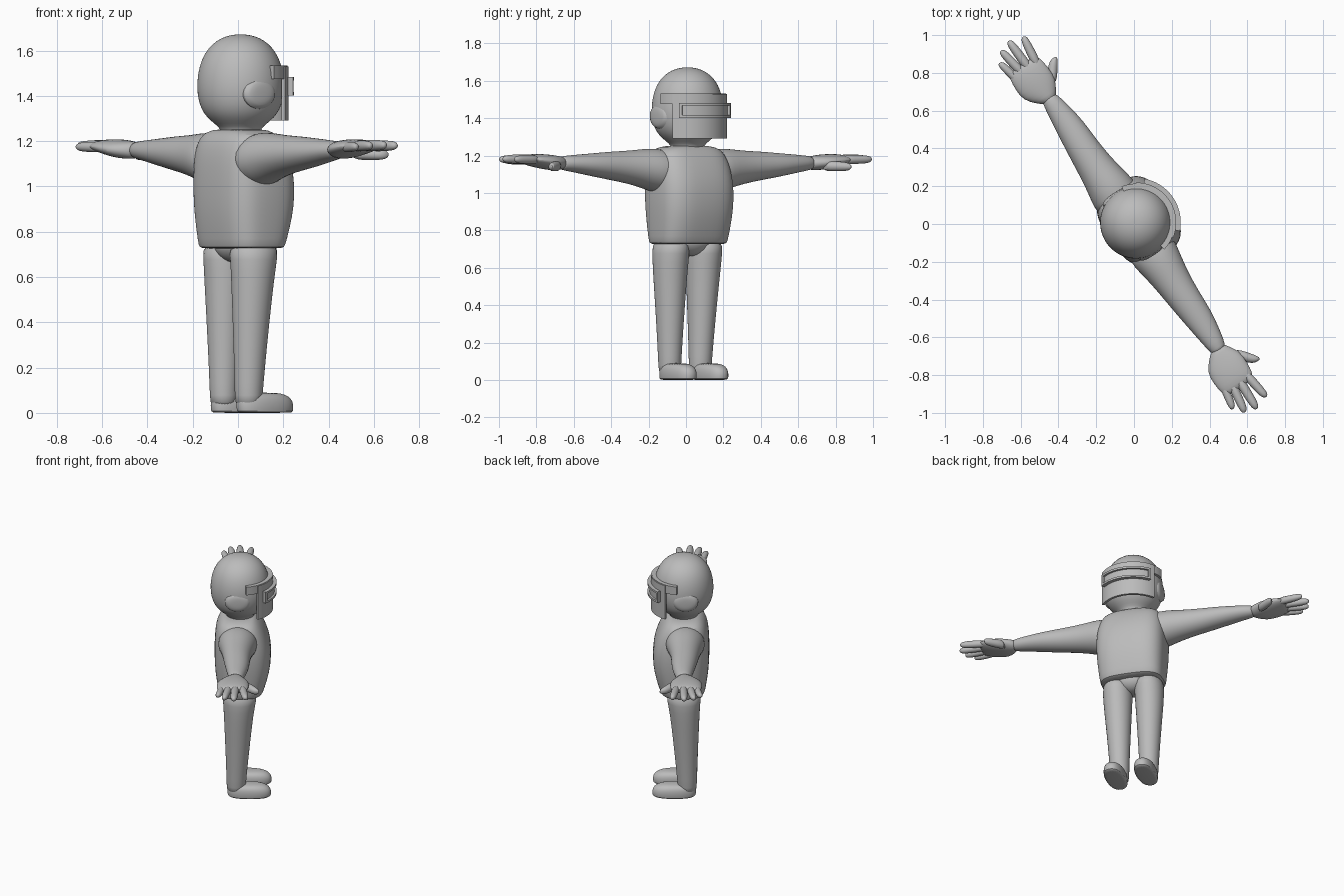
import bpy, bmesh, math
from mathutils import Matrix, Vector

grey = bpy.data.materials.new("plain grey")
grey.diffuse_color = (0.5, 0.5, 0.5, 1)
TURN = Matrix.Rotation(math.radians(124), 4, 'Z')   # whole figure faces away at an angle


def finish(name, bm, mirror=False, subdiv=0, angle=40):
    bmesh.ops.recalc_face_normals(bm, faces=bm.faces)
    me = bpy.data.meshes.new(name)
    bm.to_mesh(me)
    bm.free()
    me.materials.append(grey)
    ob = bpy.data.objects.new(name, me)
    bpy.context.collection.objects.link(ob)
    ob.matrix_world = TURN
    if mirror:
        ob.modifiers.new("mirror", 'MIRROR').use_mirror_merge = False
    if subdiv:
        ob.modifiers.new("smooth", 'SUBSURF').levels = subdiv
        ob.modifiers["smooth"].render_levels = subdiv
    bpy.ops.object.select_all(action='DESELECT')
    ob.select_set(True)
    bpy.context.view_layer.objects.active = ob
    bpy.ops.object.shade_smooth_by_angle(angle=math.radians(angle))
    return ob


def sgn_pow(v, p):
    return math.copysign(abs(v) ** p, v)


def loft(bm, rings, axis='Z', sides=24, power=2.0):
    """Rings are (x, y, z, radius a, radius b), cut across the given axis."""
    loops = []
    for x, y, z, ra, rb in rings:
        loop = []
        for i in range(sides):
            t = 2 * math.pi * i / sides
            a, b = ra * sgn_pow(math.cos(t), 2 / power), rb * sgn_pow(math.sin(t), 2 / power)
            off = (a, b, 0) if axis == 'Z' else (0, a, b)
            loop.append(bm.verts.new(Vector((x, y, z)) + Vector(off)))
        loops.append(loop)
    for lo, hi in zip(loops, loops[1:]):
        for i in range(sides):
            j = (i + 1) % sides
            bm.faces.new((lo[i], lo[j], hi[j], hi[i]))
    bm.faces.new(loops[0])
    bm.faces.new(loops[-1])


def part(name, rings, axis='Z', sides=24, power=2.0, **kw):
    bm = bmesh.new()
    loft(bm, rings, axis, sides, power)
    return finish(name, bm, **kw)


def curved_plate(bm, r_in, r_out, half_deg, z0, z1, start_deg=None, steps=20):
    """Plate bent around the head, centred on the facing direction."""
    a0 = -half_deg if start_deg is None else start_deg
    prev = None
    first = None
    for i in range(steps + 1):
        t = math.radians(a0 + (half_deg - a0) * i / steps)
        d = Vector((math.sin(t), -math.cos(t), 0))
        c = Vector((0, -0.014, 0))
        sec = [bm.verts.new(c + d * r + Vector((0, 0, z)))
               for r, z in ((r_in, z0), (r_out, z0), (r_out, z1), (r_in, z1))]
        if prev:
            for k in range(4):
                m = (k + 1) % 4
                bm.faces.new((prev[k], prev[m], sec[m], sec[k]))
        first = first or sec
        prev = sec
    bm.faces.new(first)
    bm.faces.new(prev)


# Helmet running down into the chin and neck
part("helmet", [(0, -0.014, z, r, r) for z, r in (
    (1.20, 0.088), (1.245, 0.085), (1.265, 0.10), (1.29, 0.133), (1.32, 0.162), (1.36, 0.182),
    (1.41, 0.192), (1.46, 0.193), (1.51, 0.187), (1.555, 0.174), (1.595, 0.154),
    (1.63, 0.124), (1.655, 0.086), (1.668, 0.046), (1.671, 0.014))], sides=32, subdiv=1)

# Ear pads
part("ear_pad", [(0.13, 0.0, 1.41, 0.09, 0.075), (0.178, 0.0, 1.41, 0.085, 0.07),
                 (0.192, 0.0, 1.41, 0.065, 0.052), (0.196, 0.0, 1.41, 0.02, 0.02)],
     axis='X', mirror=True, subdiv=1)

# Visor: face plate, brow strip, raised slot frame
bm = bmesh.new()
curved_plate(bm, 0.195, 0.212, 56, 1.29, 1.53)
finish("visor_plate", bm)
bm = bmesh.new()
curved_plate(bm, 0.17, 0.206, 78, 1.475, 1.533, steps=28)
finish("brow_strip", bm)
bm = bmesh.new()
curved_plate(bm, 0.205, 0.236, 45, 1.468, 1.482)
curved_plate(bm, 0.205, 0.236, 45, 1.402, 1.416)
for a in (-45, 41):
    curved_plate(bm, 0.205, 0.236, a + 4, 1.41, 1.475, start_deg=a, steps=2)
curved_plate(bm, 0.205, 0.222, 43, 1.414, 1.47)
finish("slot_frame", bm)

# Jacket: boxy, wide at the chest and tapering to the hem
part("jacket", [
    (0, -0.02, 0.725, 0.185, 0.13), (0, -0.02, 0.73, 0.207, 0.145), (0, -0.022, 0.755, 0.211, 0.153),
    (0, -0.03, 0.87, 0.222, 0.178), (0, -0.032, 0.96, 0.228, 0.184), (0, -0.03, 1.05, 0.228, 0.182),
    (0, -0.02, 1.13, 0.222, 0.168), (0, -0.012, 1.19, 0.208, 0.148), (0, -0.008, 1.23, 0.188, 0.122),
    (0, -0.01, 1.248, 0.14, 0.095), (0, -0.01, 1.252, 0.09, 0.08)], power=3.1, sides=32, subdiv=1)

# Sleeves
part("sleeve", [
    (0.10, 0.0, 1.115, 0.13, 0.115), (0.20, -0.002, 1.118, 0.128, 0.12), (0.27, -0.002, 1.13, 0.113, 0.107),
    (0.36, 0.0, 1.137, 0.098, 0.09), (0.48, 0.0, 1.145, 0.086, 0.077), (0.60, -0.006, 1.15, 0.078, 0.063),
    (0.72, -0.004, 1.157, 0.06, 0.047), (0.80, 0.0, 1.16, 0.045, 0.038), (0.815, 0.0, 1.16, 0.03, 0.028)],
    axis='X', mirror=True, subdiv=1)

# Hands: palm, four fingers and a thumb; (root x, root y, tip x, tip y, root z, tip z, radius)
part("palm", [(0.785, 0.0, 1.16, 0.036, 0.032), (0.82, 0.01, 1.16, 0.064, 0.038),
              (0.87, 0.016, 1.163, 0.104, 0.042), (0.94, 0.018, 1.172, 0.106, 0.038),
              (1.01, 0.018, 1.178, 0.098, 0.028), (1.035, 0.018, 1.178, 0.08, 0.016)],
     axis='X', mirror=True, subdiv=1)
bm = bmesh.new()
for x0, y0, x1, y1, z0, z1, r in (
        (0.98, -0.045, 1.15, -0.068, 1.178, 1.18, 0.025), (0.98, 0.0, 1.175, 0.008, 1.18, 1.182, 0.026),
        (0.98, 0.042, 1.155, 0.07, 1.178, 1.18, 0.025), (0.96, 0.082, 1.105, 0.112, 1.172, 1.175, 0.023),
        (0.85, -0.045, 0.968, -0.138, 1.145, 1.14, 0.028)):
    rings = []
    for t, s in ((0, 1), (0.35, 1), (0.7, 0.95), (0.9, 0.8), (0.98, 0.5), (1, 0.15)):
        slant = math.hypot(1, (y1 - y0) / (x1 - x0))
        rings.append((x0 + (x1 - x0) * t, y0 + (y1 - y0) * t, z0 + (z1 - z0) * t, r * s * slant, r * s))
    loft(bm, rings, 'X', 12)
finish("fingers", bm, mirror=True, subdiv=1)

# Trousers: two legs and the seat joining them
part("trouser_leg", [
    (0.098, 0.01, 0.03, 0.058, 0.058), (0.098, 0.01, 0.06, 0.06, 0.062), (0.1, 0.006, 0.2, 0.067, 0.069),
    (0.103, 0.0, 0.4, 0.079, 0.083), (0.106, -0.006, 0.58, 0.092, 0.096), (0.106, -0.012, 0.68, 0.097, 0.108),
    (0.104, -0.014, 0.76, 0.095, 0.118)], mirror=True, subdiv=1)
part("trouser_seat", [(0, -0.014, 0.66, 0.03, 0.04), (0, -0.014, 0.68, 0.09, 0.08),
                      (0, -0.014, 0.715, 0.16, 0.105), (0, -0.014, 0.77, 0.185, 0.12)], subdiv=1)

# Shoes: flat sole, rounded toe
part("shoe", [
    (0.102, -0.075, 0.0, 0.06, 0.132), (0.102, -0.075, 0.004, 0.066, 0.141), (0.102, -0.075, 0.035, 0.068, 0.144),
    (0.102, -0.071, 0.062, 0.064, 0.137), (0.102, -0.062, 0.08, 0.054, 0.118), (0.102, -0.05, 0.09, 0.032, 0.085)],
    power=2.3, mirror=True, subdiv=1)
